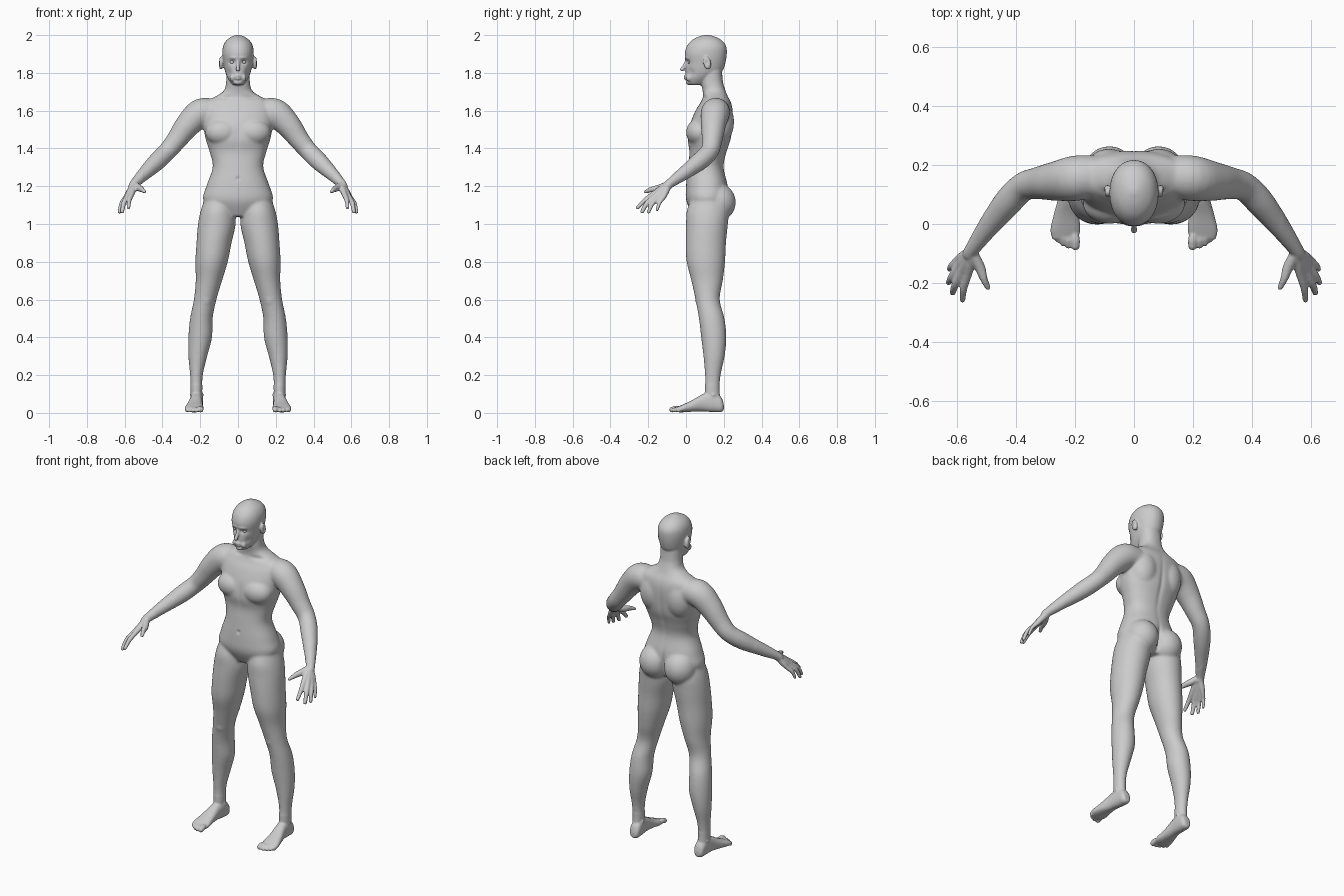
import bpy, bmesh, math
from mathutils import Vector, Matrix

bm = bmesh.new()
SIDES = (1, -1)


def spline(rows, n=5):
    """Catmull-Rom through rows of numbers."""
    pts = [rows[0]] + list(rows) + [rows[-1]]
    out = []
    for i in range(1, len(pts) - 2):
        a, b, c, d = pts[i - 1:i + 3]
        for k in range(n):
            t = k / n
            out.append([0.5 * (2 * q + (r - p) * t + (2 * p - 5 * q + 4 * r - s) * t * t
                               + (3 * q - p - 3 * r + s) * t ** 3) for p, q, r, s in zip(a, b, c, d)])
    return out + [list(rows[-1])]


def skin(rings):
    vs = [[bm.verts.new(p) for p in ring] for ring in rings]
    n = len(vs[0])
    for a, b in zip(vs, vs[1:]):
        for i in range(n):
            bm.faces.new((a[i], a[(i + 1) % n], b[(i + 1) % n], b[i]))
    bm.faces.new(vs[0])
    bm.faces.new(vs[-1])


def loft(rows, axis="z", side=1, p=1.0, n=32):
    """Rows: position on axis, centre x, half width, low edge, high edge."""
    rings = []
    for t, cx, rx, lo, hi in spline(rows):
        ring = []
        for i in range(n):
            c, s = math.cos(math.tau * i / n), math.sin(math.tau * i / n)
            u = side * (cx + rx * math.copysign(abs(c) ** p, c))
            v = (lo + hi) / 2 + (hi - lo) / 2 * math.copysign(abs(s) ** p, s)
            ring.append((u, v, t) if axis == "z" else (u, t, v))
        rings.append(ring)
    skin(rings)


def ball(c, r, side=1, tilt=0):
    m = (Matrix.Translation((c[0] * side, c[1], c[2])) @ Matrix.Rotation(tilt, 4, "X")
         @ Matrix.Diagonal((*r, 1)))
    bmesh.ops.create_uvsphere(bm, u_segments=24, v_segments=16, radius=1, matrix=m)


def tube(rows, side=1, n=20):
    """Round limb through rows of x, y, z, radius with rounded ends."""
    pts = spline(rows)
    cs = [Vector((side * q[0], q[1], q[2])) for q in pts]
    rings = []
    for i, c in enumerate(cs):
        d = (cs[min(i + 1, len(cs) - 1)] - cs[max(i - 1, 0)]).normalized()
        u = d.cross(Vector((0.3 * side, 0.3, 1))).normalized()
        v = d.cross(u)
        rings.append([c + pts[i][3] * (u * math.cos(math.tau * k / n) + v * math.sin(math.tau * k / n))
                      for k in range(n)])
    skin(rings)
    for q in (rows[0], rows[-1]):
        ball(q[:3], [q[3]] * 3, side)


# torso and neck
loft([(1.04, 0, .09, .04, .19), (1.12, 0, .182, .002, .222), (1.2, 0, .168, 0, .222),
      (1.3, 0, .134, .01, .2), (1.38, 0, .15, .018, .215), (1.45, 0, .172, .008, .238),
      (1.53, 0, .186, .022, .247), (1.6, 0, .19, .05, .248), (1.645, 0, .175, .078, .238),
      (1.675, 0, .12, .09, .222), (1.705, 0, .076, .088, .21), (1.75, 0, .063, .08, .196),
      (1.82, 0, .062, .08, .19)], p=.88)
# head
loft([(1.735, 0, .022, .022, .08), (1.745, 0, .036, .008, .11), (1.775, 0, .056, .0, .15),
      (1.81, 0, .069, -.002, .192), (1.85, 0, .077, -.001, .208), (1.9, 0, .083, -.007, .216),
      (1.94, 0, .079, .004, .213), (1.97, 0, .063, .028, .192), (1.99, 0, .037, .062, .158),
      (2.001, 0, .01, .1, .12)], p=.95)
# nose and lips
tube([(0, .004, 1.872, .008), (0, -.008, 1.84, .009), (0, -.021, 1.818, .011)])
tube([(-.022, .006, 1.779, .005), (0, -.006, 1.784, .006), (.022, .006, 1.779, .005)])
tube([(-.018, .007, 1.772, .005), (0, -.004, 1.77, .007), (.018, .007, 1.772, .005)])
ball((0, .016, 1.75), (.024, .018, .014))

FINGERS = [  # knuckle, middle joint, tip
    ((.562, -.17, 1.16), (.576, -.218, 1.125), (.58, -.256, 1.087)),
    ((.582, -.16, 1.15), (.604, -.205, 1.112), (.613, -.232, 1.066)),
    ((.593, -.142, 1.142), (.617, -.178, 1.108), (.627, -.198, 1.064)),
    ((.596, -.12, 1.14), (.617, -.14, 1.112), (.625, -.153, 1.076))]
TOES = [(.198, -.074, .015), (.222, -.074, .01), (.24, -.067, .0095),
        (.257, -.055, .009), (.271, -.04, .009)]

for s in SIDES:
    # ears, chest, shoulder blades, buttocks
    ball((.09, .112, 1.852), (.013, .02, .035), s, .2)
    ball((.082, .07, 1.485), (.092, .07, .072), s)
    ball((.085, .175, 1.54), (.085, .08, .12), s)
    ball((.083, .168, 1.115), (.092, .096, .1), s)
    ball((.03, .015, 1.775), (.014, .016, .02), s)
    # leg
    loft([(1.14, .1, .075, .03, .2), (1.07, .108, .09, .004, .225), (1., .112, .1, 0, .222),
          (.9, .127, .093, -.002, .212), (.8, .14, .086, .003, .207), (.7, .154, .07, .028, .195),
          (.6, .174, .06, .05, .179), (.5, .194, .06, .068, .204), (.4, .2, .063, .08, .214),
          (.3, .213, .05, .092, .205), (.2, .22, .034, .1, .184), (.12, .22, .031, .1, .178),
          (.05, .22, .03, .1, .185)], side=s)
    ball((.17, .078, .6), (.033, .03, .04), s)
    # foot, ankle bones and toes
    loft([(.2, .216, .016, .015, .045), (.185, .216, .03, .004, .085), (.14, .218, .033, .004, .115),
          (.09, .222, .034, .008, .1), (.03, .229, .043, .006, .066), (-.02, .232, .051, .003, .043),
          (-.052, .234, .042, .004, .028)], "y", s, .85)
    ball((.218, .145, .095), (.037, .018, .018), s)
    for x, y, r in TOES:
        tube([(x * .8 + .047, y + .05, .02, r), (x, y + .022, .023, r), (x, y, r + .002, r)], s)
    # arm
    tube([(.12, .165, 1.59, .068), (.195, .155, 1.588, .077), (.265, .145, 1.525, .067),
          (.325, .138, 1.445, .055), (.375, .125, 1.385, .049), (.43, .07, 1.33, .048),
          (.5, -.02, 1.262, .035), (.545, -.082, 1.217, .025), (.556, -.1, 1.2, .024)], s, 28)
    # palm, fingers and thumb
    for i, (k, m, t) in enumerate(FINGERS):
        w = Vector((.545, -.09, 1.213)).lerp(Vector(k), .12)
        r = (.0125, .013, .012, .0105)[i]
        tube([(*w, .019), (*Vector(w).lerp(Vector(k), .6), .017), (*k, r + .002), (*m, r), (*t, r * .8)], s)
    tube([(.545, -.1, 1.207, .018), (.522, -.145, 1.19, .018), (.507, -.185, 1.182, .014),
          (.492, -.216, 1.17, .0105)], s)

bmesh.ops.recalc_face_normals(bm, faces=bm.faces)
me = bpy.data.meshes.new("human_body")
bm.to_mesh(me)
bm.free()
body = bpy.data.objects.new("human_body", me)
bpy.context.collection.objects.link(body)
bpy.context.view_layer.objects.active = body
body.select_set(True)


def apply(kind, **settings):
    mod = body.modifiers.new(kind.lower(), kind)
    for key, value in settings.items():
        setattr(mod, key, value)
    bpy.ops.object.modifier_apply(modifier=mod.name)


# fuse the parts into one skin and blend the joints
apply("REMESH", mode="VOXEL", voxel_size=.005)
trunk = body.vertex_groups.new(name="trunk")
trunk.add([v.index for v in body.data.vertices
           if .15 < v.co.z < 1.72 and abs(v.co.x) < .5], 1, "REPLACE")
apply("SMOOTH", factor=.5, iterations=30, vertex_group="trunk")
apply("SMOOTH", factor=.5, iterations=3)

# soft sculpted dents: centre, radii, offset
DENTS = [
    ((.031, -.002, 1.857), (.018, .03, .011), (0, .012, 0)),    # eye sockets
    ((.03, -.005, 1.88), (.022, .03, .007), (0, -.005, 0)),     # brow
    ((.052, .02, 1.80), (.014, .03, .02), (-.004, .004, 0)),    # cheeks
    ((.0, .25, 1.42), (.014, .06, .17), (0, -.006, 0)),         # spine
    ((.0, .01, 1.47), (.014, .05, .06), (0, .004, 0)),          # breastbone
    ((.0, .0, 1.24), (.009, .04, .01), (0, .006, 0)),           # navel
    ((.0, .25, 1.11), (.012, .07, .07), (0, -.018, 0)),         # buttock cleft
    ((.10, .11, 1.855), (.02, .008, .016), (-.007, 0, 0)),      # ear hollow
    ((.075, .09, 1.672), (.04, .03, .012), (0, .006, -.004)),   # collar hollow
]
for v in body.data.vertices:
    p = Vector((abs(v.co.x), v.co.y, v.co.z))
    for c, r, off in DENTS:
        d = sum(((p[i] - c[i]) / r[i]) ** 2 for i in range(3))
        if d < 6:
            move = Vector(off) * math.exp(-d)
            move.x = math.copysign(move.x, -v.co.x) if move.x else 0
            v.co += move
bpy.ops.object.shade_smooth()

# eyeballs
for s, name in zip(SIDES, ("left_eye", "right_eye")):
    bpy.ops.mesh.primitive_uv_sphere_add(segments=20, ring_count=12, radius=.012,
                                         location=(.031 * s, .022, 1.857))
    bpy.context.object.name = name
    bpy.ops.object.shade_smooth()
